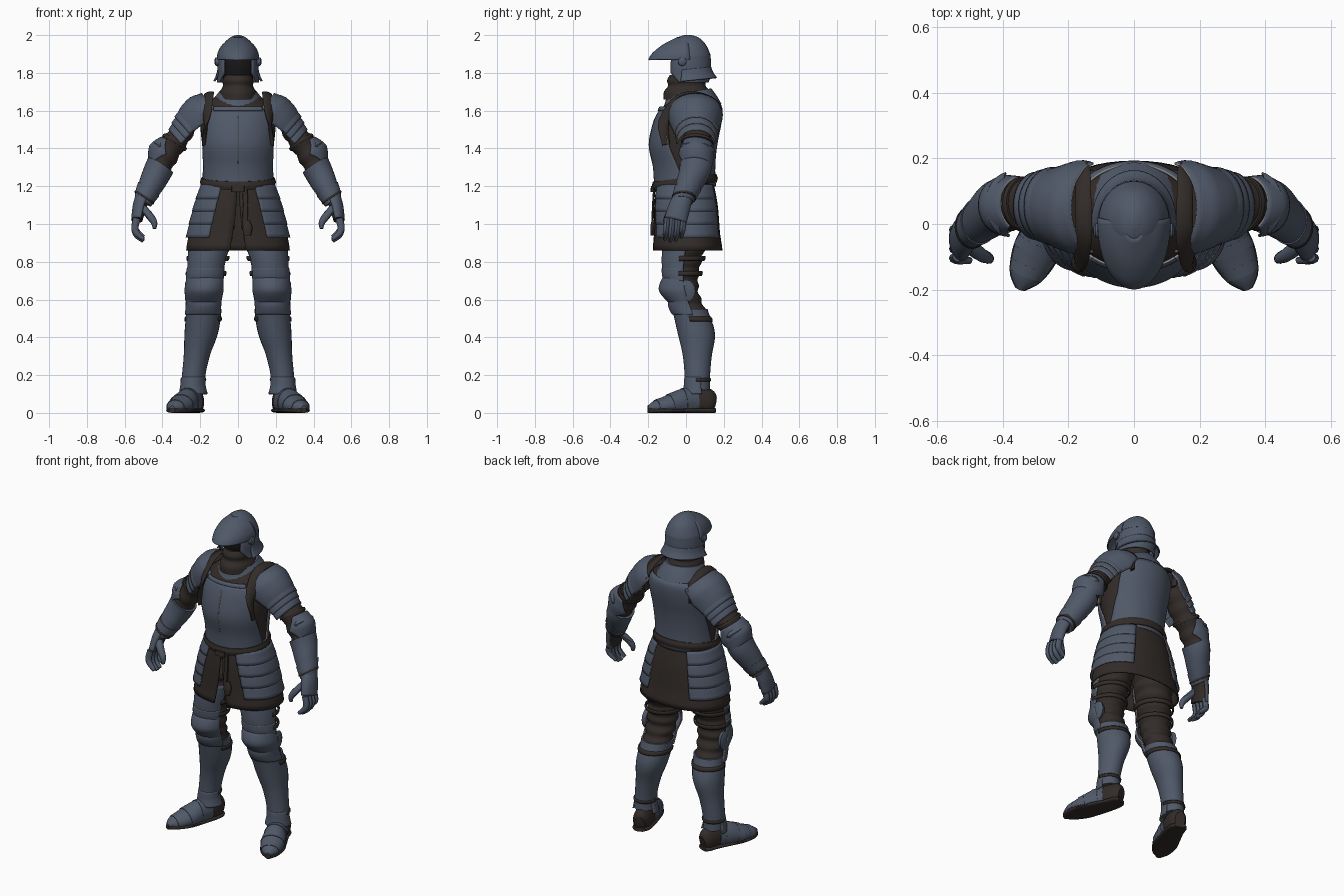
import bpy
import bmesh
from math import sin, cos, radians, pi
from mathutils import Vector

old = bpy.data.objects.get("Cube")
if old:
    bpy.data.objects.remove(old, do_unlink=True)


def material(name, colour):
    mat = bpy.data.materials.new(name)
    mat.use_nodes = True
    mat.diffuse_color = (*colour, 1)
    bsdf = next(n for n in mat.node_tree.nodes if n.type == "BSDF_PRINCIPLED")
    bsdf.inputs["Base Color"].default_value = (*colour, 1)
    bsdf.inputs["Roughness"].default_value = .6
    return mat


STEEL = material("blue_steel", (.08, .099, .14))
CLOTH = material("brown_leather", (.032, .025, .022))
SHADE = material("dark_lining", (.008, .008, .009))
EDGE = material("worn_edge", (.27, .26, .24))

DOWN = Vector((0, 0, -1))
FRONT = Vector((0, -1, 0))
ARM_AXIS = Vector((.55, -.08, -.83))
PAULDRON_AXIS = Vector((.75, 0, -.66))
OUT = Vector((1, 0, .6))
UP = Vector((0, 0, 1))
made = []


def add_object(name, bm, mat, thickness, worn):
    mesh = bpy.data.meshes.new(name)
    bm.to_mesh(mesh)
    mesh.materials.append(mat)
    obj = bpy.data.objects.new(name, mesh)
    bpy.context.collection.objects.link(obj)
    if thickness:
        solid = obj.modifiers.new("thickness", "SOLIDIFY")
        solid.thickness = thickness
        solid.offset = -1
        if worn:
            mesh.materials.append(EDGE)
            solid.material_offset_rim = 1
    made.append(obj)


def tube(name, rings, mat, axis=None, ref=FRONT, mid=0, half=None, sides=28,
         square=1, floor=None, pair=False, thickness=.007, worn=False):
    """Loft rings (z, x, y, across, deep); half angles leave the shell open."""
    bm = bmesh.new()
    centres = [Vector((r[1], r[2], r[0])) for r in rings]
    count = sides if half is None else sides + 1
    grid = []
    for i, (c, ring) in enumerate(zip(centres, rings)):
        t = axis or centres[min(i + 1, len(rings) - 1)] - centres[max(i - 1, 0)]
        t = t.normalized()
        v = (ref - t * ref.dot(t)).normalized()
        u = v.cross(t)
        row = []
        for j in range(count):
            f = 2 * j / sides - 1
            ang = radians(mid) + f * (pi if half is None else radians(half[i]))
            s, k = sin(ang), cos(ang)
            s, k = [abs(w) ** square * (1 if w > 0 else -1) for w in (s, k)]
            p = c + u * ring[3] * s + v * ring[4] * k
            if floor is not None:
                p.z = max(p.z, floor)
            row.append(bm.verts.new(p))
        grid.append(row)
    for r0, r1 in zip(grid, grid[1:]):
        for j in range(sides):
            n = (j + 1) % count
            bm.faces.new((r0[j], r1[j], r1[n], r0[n]))
    if half is None:
        bm.faces.new(grid[0])
        bm.faces.new(grid[-1][::-1])
        thickness = 0
    add_object("left_" + name if pair else name, bm, mat, thickness, worn)
    if pair:
        bmesh.ops.scale(bm, vec=(-1, 1, 1), verts=bm.verts)
        bmesh.ops.reverse_faces(bm, faces=bm.faces)
        add_object("right_" + name, bm, mat, thickness, worn)
    bm.free()


def spline(profile, i, f):
    """Catmull-Rom point on segment i of a profile."""
    last = len(profile) - 1
    quad = [profile[min(max(i + d, 0), last)] for d in (-1, 0, 1, 2)]
    return [b + f / 2 * (c - a + f * (2 * a - 5 * b + 4 * c - d + f * (3 * (b - c) + d - a)))
            for a, b, c, d in zip(*quad)]


def smooth(profile, steps=4):
    rings = [spline(profile, i, k / steps) for i in range(len(profile) - 1) for k in range(steps)]
    return rings + [list(profile[-1])]


def sample(profile, z):
    i = max(k for k in range(len(profile) - 1) if k == 0 or profile[k][0] >= z)
    f = (profile[i][0] - z) / (profile[i][0] - profile[i + 1][0])
    return [z] + spline(profile, i, f)[1:]


def blend(values, f):
    i, f = (0, 2 * f) if f < .5 else (1, 2 * f - 1)
    return values[i] + (values[i + 1] - values[i]) * f


def band(name, profile, top, bottom, mat, grow=(0, 0, 0), half=None, steps=10,
         folds=0, bulge=0, axis=DOWN, **options):
    """Armour piece wrapped round a stretch of a body profile."""
    rings, halves = [], []
    for k in range(steps + 1):
        f = k / steps
        z, x, y, a, b = sample(profile, top + (bottom - top) * f)
        g = blend(grow, f) + .005 * sin(f * folds * 2 * pi)
        rings.append((z, x, y, a + g, b + g + bulge * sin(f * pi)))
        halves.append(blend(half, f) if half else 0)
    tube(name, rings, mat, axis, half=halves if half else None, **options)


# Body profiles: height, centre x, centre y, half width, half depth
TORSO = [(1.69, 0, .03, .1, .1), (1.63, 0, .03, .18, .145), (1.55, 0, .01, .2, .165),
         (1.42, 0, -.015, .19, .165), (1.3, 0, -.01, .175, .15), (1.18, 0, -.005, .175, .15)]
SKIRT = [(1.24, 0, -.005, .18, .15), (1.1, 0, 0, .222, .168),
         (.95, 0, .005, .258, .175), (.86, 0, .008, .275, .185)]
LEG = [(1, .125, 0, .105, .115), (.9, .145, -.005, .105, .11), (.78, .165, -.02, .09, .095),
       (.65, .175, -.015, .087, .08), (.55, .18, .02, .08, .08), (.42, .195, .055, .078, .088),
       (.28, .222, .06, .058, .065), (.16, .238, .06, .05, .055), (.07, .235, .065, .048, .055)]
SLEEVE = [(1.64, .19, .05, .075, .05), (1.54, .26, .06, .075, .055), (1.44, .33, .06, .075, .063),
          (1.36, .385, .055, .073, .065), (1.28, .425, .048, .07, .062),
          (1.2, .465, .015, .058, .053), (1.11, .507, -.02, .046, .042)]
PAULDRON = [(1.6, .11, .05, .14, .125), (1.57, .16, .05, .145, .138), (1.52, .21, .05, .13, .137),
            (1.46, .26, .055, .11, .12), (1.4, .31, .055, .095, .095)]

# Torso
band("padded_jacket", TORSO, 1.69, 1.19, CLOTH, steps=16)
plate = (.014, .016, .014)
band("breastplate", TORSO, 1.61, 1.2, STEEL, plate, (42, 66, 90), steps=16, worn=True)
band("breastplate_rim", TORSO, 1.622, 1.6, STEEL, (.019, .023, .019), (38, 38, 38), worn=True)
band("breastplate_ridge", TORSO, 1.57, 1.32, EDGE, (.016, .018, .016), (.7, .8, .7), sides=2,
     thickness=.003)
band("backplate", TORSO, 1.64, 1.2, STEEL, plate, (56, 62, 89), steps=16, mid=180, worn=True)
band("belt", TORSO, 1.245, 1.2, CLOTH, (.02, .027, .02), axis=Vector((0, .12, -1)), steps=6)
tube("gorget", smooth([(1.7, 0, .015, .1, .12), (1.66, 0, .025, .13, .138),
                       (1.61, 0, .025, .158, .165)]), STEEL, Vector((0, .15, -1)))
tube("shoulder_strap", smooth([(1.42, .178, -.105, .024, .01), (1.55, .168, -.118, .03, .01),
                               (1.67, .155, -.045, .028, .008), (1.69, .155, .06, .026, .008),
                               (1.64, .155, .16, .024, .008), (1.54, .152, .17, .02, .008)]),
     CLOTH, ref=Vector((.3, -.01, 1)), sides=12, pair=True)

# Collar and helmet
tube("collar", smooth([(1.79, 0, -.005, .07, .08), (1.76, 0, 0, .082, .1), (1.73, 0, .005, .08, .1),
                       (1.7, 0, .005, .095, .122), (1.66, 0, .01, .1, .13)]), CLOTH, DOWN)
tube("face_shadow", smooth([(1.93, 0, .01, .05, .05), (1.87, 0, .01, .092, .085),
                            (1.8, 0, .01, .09, .085), (1.74, 0, .01, .06, .06)]), SHADE, DOWN)
tube("helmet_crown", smooth([(2, 0, .01, .012, .02), (1.985, 0, .01, .045, .06),
                             (1.95, 0, .01, .08, .095), (1.9, 0, .01, .104, .118),
                             (1.88, 0, .01, .108, .121)]), STEEL, DOWN)
cheeks = smooth([(1.89, 0, .01, .106, .12), (1.84, 0, .01, .11, .123),
                 (1.79, 0, .01, .108, .122), (1.75, 0, .01, .112, .11)])
tube("helmet_sides", cheeks, STEEL, DOWN, mid=180,
     half=[138 - 22 * max(0, 1.8 - r[0]) / .05 for r in cheeks])
tail = smooth([(1.82, 0, .01, .109, .124), (1.79, 0, .01, .116, .135), (1.76, 0, .01, .13, .155)])
tube("neck_guard", tail, STEEL, Vector((0, .1, -1)), mid=180, half=[105] * len(tail))
visor = smooth([(1.99, 0, 0, .03, .045), (1.95, 0, 0, .083, .122),
                (1.905, 0, 0, .108, .178), (1.87, 0, 0, .112, .2)])
tube("visor", visor, STEEL, DOWN, half=[96] * len(visor))
tube("visor_pivot", [(1.86, x, -.02, r, r) for x, r in ((.1, .024), (.118, .022), (.124, .012))],
     STEEL, ref=UP, sides=14, pair=True)

# Arms
band("sleeve", SLEEVE, 1.64, 1.12, CLOTH, axis=ARM_AXIS, ref=OUT, steps=30, folds=8, pair=True)
shoulder = dict(axis=PAULDRON_AXIS, ref=OUT, pair=True, worn=True)
band("pauldron", PAULDRON, 1.6, 1.485, STEEL, half=(80, 96, 90), **shoulder)
for i in range(3):
    z = 1.505 - .026 * i
    band(f"pauldron_lame_{i + 1}", PAULDRON, z, z - .034, STEEL, (-.004, .002, .006),
         (88, 88, 87), steps=4, **shoulder)
arm = dict(axis=ARM_AXIS, ref=OUT, pair=True)
band("arm_strap", SLEEVE, 1.44, 1.425, CLOTH, (.008, .012, .008), steps=3, **arm)
band("elbow_cop", SLEEVE, 1.42, 1.305, STEEL, (.012, .022, .012), (75, 112, 80), bulge=.014,
     mid=22, worn=True, **arm)
band("elbow_flange", SLEEVE, 1.395, 1.365, STEEL, (.02, .03, .022), (55, 70, 55), mid=10, **arm)
band("vambrace", SLEEVE, 1.315, 1.13, STEEL, (.014, .014, .008), **arm)
band("gauntlet_cuff", SLEEVE, 1.185, 1.12, STEEL, (.016, .014, .008), steps=6, **arm)
band("wrist_strap", SLEEVE, 1.145, 1.135, CLOTH, (.014, .017, .014), steps=3, **arm)

# Hands
palm = smooth([(1.14, .5, -.015, .046, .037), (1.09, .518, -.035, .052, .032),
               (1.02, .531, -.055, .055, .026)])
tube("palm", palm, CLOTH, ref=OUT, sides=16, pair=True)
back = [(z, x, y, a + .006, b + .008) for z, x, y, a, b in palm]
tube("hand_plate", back, STEEL, ref=OUT, half=[110] * len(back), sides=16, pair=True)
for i in range(4):
    y = -.1 + .029 * i
    drop = (.01, 0, .004, .02)[i]
    tube(f"finger_{i + 1}", smooth([(1.03, .535, y, .016, .02), (.98, .546, y - .004, .016, .019),
                                    (.94 + drop, .535, y - .008, .015, .017),
                                    (.91 + drop, .5, y - .012, .01, .011)]),
         STEEL, ref=OUT, sides=10, pair=True)
tube("thumb", smooth([(1.09, .508, -.06, .02, .024), (1.05, .473, -.09, .02, .022),
                      (1.01, .445, -.105, .017, .018), (.975, .442, -.108, .009, .009)]),
     STEEL, ref=OUT, sides=10, pair=True)

# Skirt, hip plates and hanging belt
band("skirt", SKIRT, 1.23, .86, CLOTH, half=(179.5, 178, 173), steps=12, mid=180, square=.88,
     sides=48)
for i in range(4):
    z = 1.21 - .068 * i
    band(f"hip_plate_{i + 1}", SKIRT, z, z - .076, STEEL, (.01, .0125, .014),
         (64 - i, 63.5 - i, 63 - i), steps=4, mid=88 + i, square=.88, pair=True, worn=True,
         thickness=.005)
tube("belt_buckle", [(1.2, .0, -.172, .035, .014), (1.17, 0, -.174, .035, .014)], CLOTH, DOWN,
     sides=12, square=.5)
tube("belt_end", smooth([(1.19, .035, -.168, .014, .006), (1.1, .04, -.174, .014, .006),
                         (.99, .035, -.178, .014, .006)]), CLOTH, DOWN, sides=8, square=.5)
tube("pouch", smooth([(1.02, .05, -.172, .012, .01), (.98, .05, -.175, .026, .014),
                      (.94, .05, -.177, .018, .01)]), CLOTH, DOWN, sides=12)

# Legs
band("trouser_leg", LEG, 1, .5, CLOTH, steps=48, folds=8, pair=True)
leg = dict(half=(80, 80, 80), mid=14, pair=True, worn=True)
band("thigh_plate", LEG, .93, .735, STEEL, (.008, .012, .014), **leg)
band("knee_upper_lame", LEG, .765, .7, STEEL, (.016, .018, .016), **leg)
band("knee_cop", LEG, .72, .575, STEEL, (.014, .022, .014), bulge=.028, **leg)
band("knee_lower_lame", LEG, .6, .52, STEEL, (.016, .018, .02), bulge=.012, **leg)
tube("knee_wing", [(.645, x, .0, a, b) for x, a, b in ((.25, .04, .05), (.272, .05, .06),
                                                       (.28, .035, .045))],
     STEEL, ref=UP, sides=16, pair=True)
for i, z in enumerate((.83, .75, .51)):
    band(f"leg_strap_{i + 1}", LEG, z, z - .025, CLOTH, (.017, .021, .017), (110, 110, 110),
         steps=3, mid=190, pair=True)
band("greave", LEG, .55, .12, STEEL, (.014, .008, .012), steps=20, pair=True)
band("ankle_guard", LEG, .19, .1, STEEL, (.012, .018, .028), (105, 105, 105), pair=True, worn=True)
band("ankle_strap", LEG, .185, .165, CLOTH, (.014, .02, .014), (95, 95, 95), mid=180, steps=3,
     pair=True)

# Feet
HEEL = [(.05, .217, .148, .03, .045), (.055, .225, .125, .047, .07),
        (.06, .237, .07, .054, .08), (.06, .25, .03, .052, .075)]
SABATON = [(.06, .243, .05, .056, .08), (.055, .272, -.02, .064, .072), (.04, .302, -.09, .068, .055),
           (.03, .333, -.16, .048, .036), (.025, .348, -.2, .012, .014)]
foot = dict(ref=UP, floor=.02, pair=True)
tube("heel", smooth(HEEL), CLOTH, **foot)
tube("foot_plate", smooth(SABATON), STEEL, **foot)
for i in range(3):
    lame = [spline(SABATON, i, .5), spline(SABATON, i, .95)]
    tube(f"foot_lame_{i + 1}", [(z, x, y, a + g, b + g) for (z, x, y, a, b), g in
                                zip(lame, (.001, .003))], STEEL, **foot)
outline = HEEL[:3] + SABATON[1:]
tube("sole", smooth([(.013, x, y, a + .003, .013) for z, x, y, a, b in outline]), CLOTH,
     ref=UP, square=.7, pair=True)

# Smooth shading with crisp plate edges
bpy.ops.object.select_all(action="DESELECT")
for obj in made:
    obj.select_set(True)
bpy.context.view_layer.objects.active = made[0]
bpy.ops.object.shade_smooth_by_angle(angle=radians(38))
